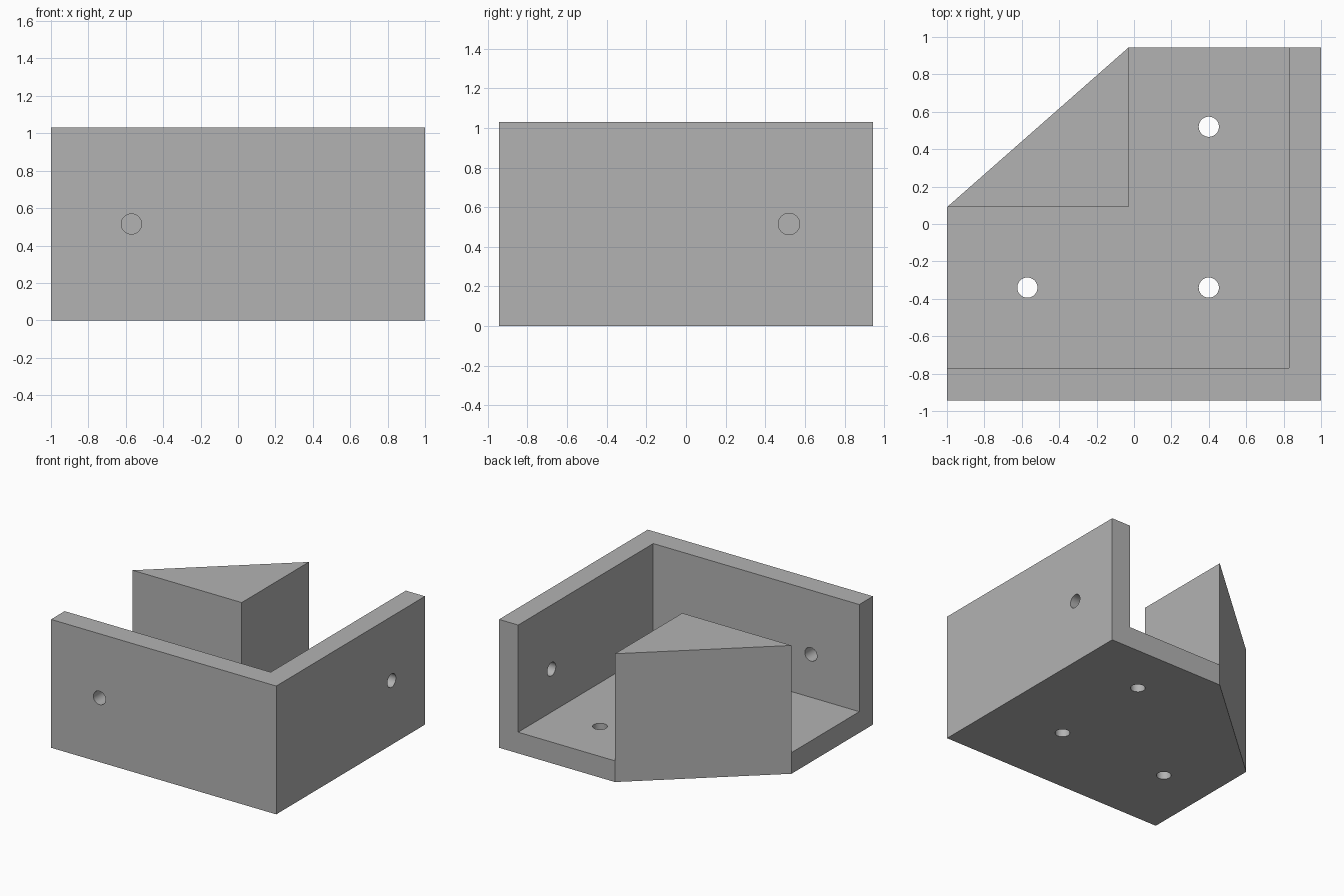
import bpy
import bmesh
from mathutils import Matrix, Vector

if "Cube" in bpy.data.objects:
    bpy.data.objects.remove(bpy.data.objects["Cube"], do_unlink=True)

HEIGHT = 1.03
FLOOR = 0.17
W, D = 1.0, 0.943          # half width and half depth
NOTCH_X, NOTCH_Y = -0.03, 0.09
HOLE_RADIUS = 0.054

grey = bpy.data.materials.new("plain grey")
grey.use_nodes = True
grey.diffuse_color = (0.45, 0.45, 0.45, 1)
grey.node_tree.nodes["Principled BSDF"].inputs["Base Color"].default_value = grey.diffuse_color


def make_object(name, bm):
    bmesh.ops.recalc_face_normals(bm, faces=bm.faces)
    mesh = bpy.data.meshes.new(name)
    bm.to_mesh(mesh)
    bm.free()
    mesh.materials.append(grey)
    obj = bpy.data.objects.new(name, mesh)
    bpy.context.collection.objects.link(obj)
    return obj


def prism(name, outline, bottom, top):
    bm = bmesh.new()
    face = bm.faces.new([bm.verts.new((x, y, bottom)) for x, y in outline])
    ext = bmesh.ops.extrude_face_region(bm, geom=[face])
    verts = [g for g in ext["geom"] if isinstance(g, bmesh.types.BMVert)]
    bmesh.ops.translate(bm, verts=verts, vec=(0, 0, top - bottom))
    return make_object(name, bm)


def drill(name, centre, axis):
    bm = bmesh.new()
    turn = Vector((0, 0, 1)).rotation_difference(Vector(axis)).to_matrix().to_4x4()
    bmesh.ops.create_cone(bm, cap_ends=True, segments=48, radius1=HOLE_RADIUS,
                          radius2=HOLE_RADIUS, depth=0.4,
                          matrix=Matrix.Translation(centre) @ turn)
    return make_object(name, bm)


# Solid body with one chamfered corner
bracket = prism("corner_bracket",
                [(-W, -D), (W, -D), (W, D), (NOTCH_X, D), (-W, NOTCH_Y)], 0, HEIGHT)

# L-shaped channel between the walls and the corner block
cutters = [prism("channel_cutter",
                 [(-1.2, -0.77), (0.83, -0.77), (0.83, 1.2),
                  (NOTCH_X, 1.2), (NOTCH_X, NOTCH_Y), (-1.2, NOTCH_Y)], FLOOR, 1.3)]

# Screw holes in the floor and in both walls
for x, y in [(-0.57, -0.34), (0.4, -0.34), (0.4, 0.52)]:
    cutters.append(drill("floor_hole_cutter", (x, y, FLOOR / 2), (0, 0, 1)))
cutters.append(drill("front_hole_cutter", (-0.57, -0.86, HEIGHT / 2), (0, 1, 0)))
cutters.append(drill("side_hole_cutter", (0.92, 0.52, HEIGHT / 2), (1, 0, 0)))

for cutter in cutters:
    cutter.hide_render = True
    cut = bracket.modifiers.new(cutter.name, "BOOLEAN")
    cut.operation = "DIFFERENCE"
    cut.solver = "EXACT"
    cut.object = cutter

# Bake the cuts and drop the cutters
bpy.context.view_layer.update()
evaluated = bracket.evaluated_get(bpy.context.evaluated_depsgraph_get())
result = bpy.data.meshes.new_from_object(evaluated)
bracket.modifiers.clear()
bracket.data = result
result.materials.clear()
result.materials.append(grey)
for poly in result.polygons:
    poly.material_index = 0
for cutter in cutters:
    bpy.data.objects.remove(cutter, do_unlink=True)

# Smooth hole walls, sharp edges elsewhere
bpy.ops.object.select_all(action="DESELECT")
bracket.select_set(True)
bpy.context.view_layer.objects.active = bracket
bpy.ops.object.shade_smooth_by_angle(angle=0.5)
